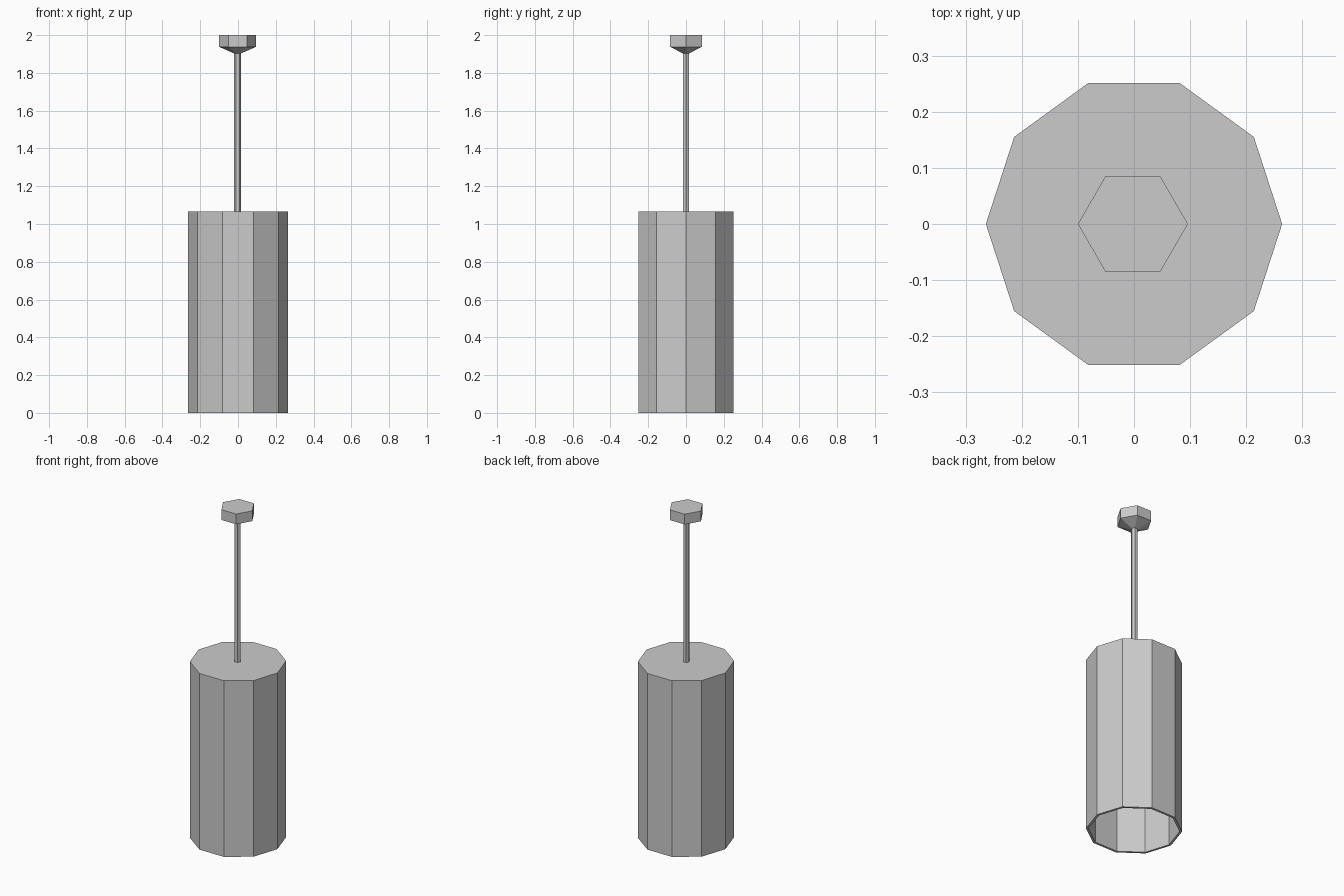
import bpy
import bmesh
from math import cos, sin, tau

cube = bpy.data.objects.get("Cube")
if cube:
    bpy.data.objects.remove(cube, do_unlink=True)

GREY = (0.6, 0.6, 0.6, 1.0)
grey = bpy.data.materials.new("light grey")
grey.use_nodes = True
grey.diffuse_color = GREY
grey.node_tree.nodes["Principled BSDF"].inputs["Base Color"].default_value = GREY


def lathe(name, sides, profile, x=0.0):
    """Spin a (radius, height) profile into a faceted solid, capped at both ends."""
    bm = bmesh.new()
    rings = [[bm.verts.new((x + r * cos(tau * i / sides), r * sin(tau * i / sides), z))
              for i in range(sides)] for r, z in profile]
    for low, high in zip(rings, rings[1:]):
        for i in range(sides):
            j = (i + 1) % sides
            bm.faces.new((low[i], low[j], high[j], high[i]))
    bm.faces.new(rings[0])
    bm.faces.new(rings[-1])
    bmesh.ops.recalc_face_normals(bm, faces=bm.faces)
    mesh = bpy.data.meshes.new(name)
    bm.to_mesh(mesh)
    bm.free()
    mesh.materials.append(grey)
    obj = bpy.data.objects.new(name, mesh)
    bpy.context.collection.objects.link(obj)
    return obj


SHADE_R, SHADE_TOP, WALL = 0.264, 1.065, 0.014
ROD_R, AXIS_X = 0.018, -0.002

# Ten-sided shade: hollow, open at the bottom, closed at the top
lathe("shade", 10, [(SHADE_R - WALL, SHADE_TOP - WALL), (SHADE_R - WALL, 0),
                    (SHADE_R, 0), (SHADE_R, SHADE_TOP)])

# Thin hanging rod
lathe("rod", 6, [(ROD_R, SHADE_TOP - WALL / 2), (ROD_R, 1.92)], AXIS_X)

# Hexagonal ceiling mount, tapering down to the rod
lathe("ceiling_mount", 6, [(ROD_R, 1.903), (0.098, 1.938), (0.098, 2.0)], AXIS_X)
